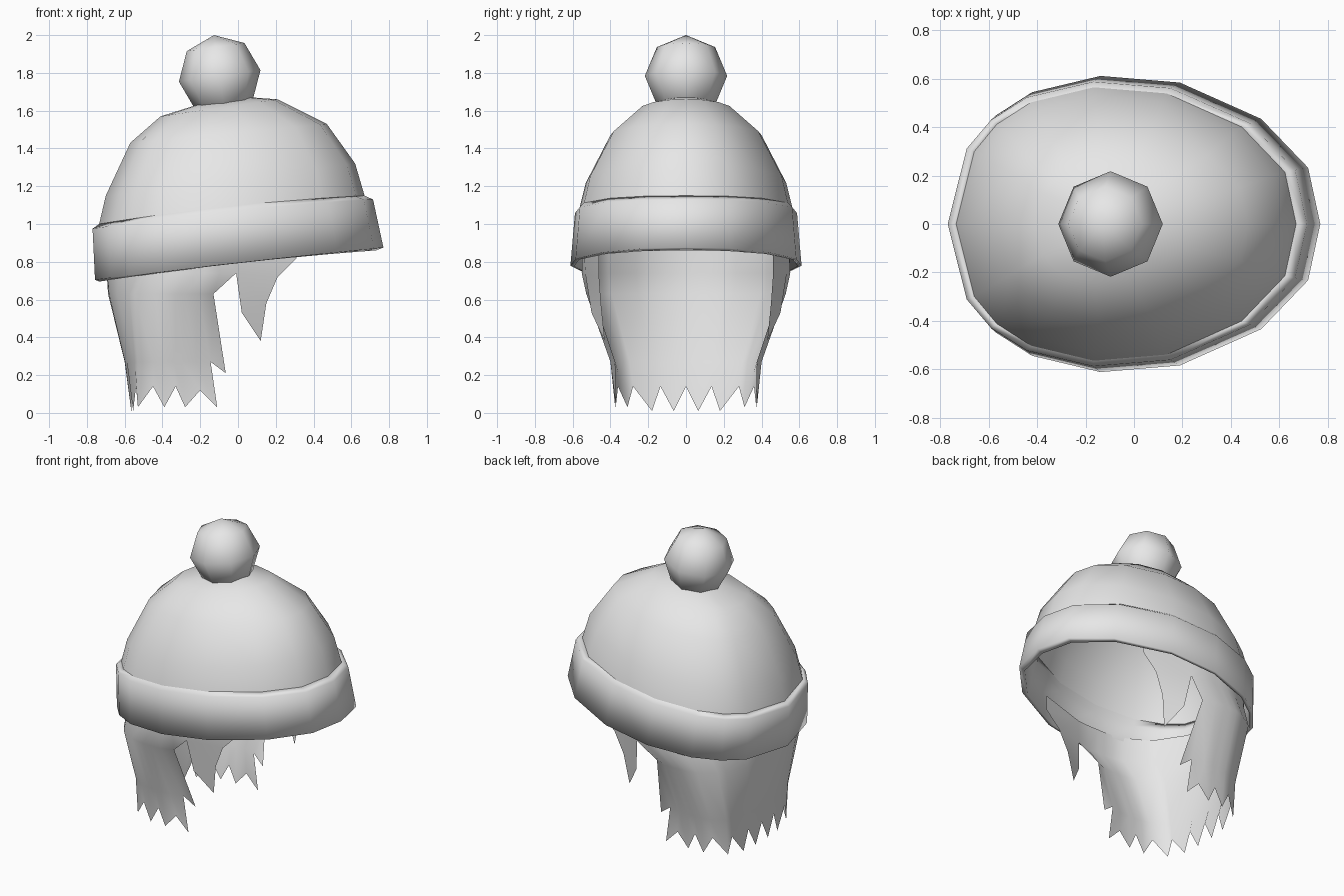
import bpy, bmesh, math
from mathutils import Matrix

if "Cube" in bpy.data.objects:
    bpy.data.objects.remove(bpy.data.objects["Cube"])

wool = bpy.data.materials.new("plain_grey")
wool.diffuse_color = (0.8, 0.8, 0.8, 1)
wool.use_nodes = True
wool.node_tree.nodes["Principled BSDF"].inputs["Base Color"].default_value = wool.diffuse_color


def finish(name, bm, angle=60, recalc=True):
    """Turn a bmesh into a smooth-shaded object."""
    bmesh.ops.remove_doubles(bm, verts=bm.verts, dist=0.0005)
    if recalc:
        bmesh.ops.recalc_face_normals(bm, faces=bm.faces)
    me = bpy.data.meshes.new(name)
    bm.to_mesh(me)
    bm.free()
    me.materials.append(wool)
    ob = bpy.data.objects.new(name, me)
    bpy.context.collection.objects.link(ob)
    bpy.ops.object.select_all(action='DESELECT')
    ob.select_set(True)
    bpy.context.view_layer.objects.active = ob
    bpy.ops.object.shade_smooth_by_angle(angle=math.radians(angle))
    return ob


# Egg-shaped outline of the hat: half, from back to front, in 0..1 units
HALF = [(0, 0), (.053, .53), (.12, .73), (.22, .89), (.405, 1),
        (.62, .955), (.84, .71), (.967, .38), (1, 0)]
OUTLINE = HALF + [(t, -y) for t, y in HALF[-2:0:-1]]


def ring(bm, xl, zl, xr, zr, ym, bulge=0.0):
    """Tilted outline: back (xl, zl), front (xr, zr), half width ym."""
    return [bm.verts.new((xl + (xr - xl) * t, ym * y,
                          zl + (zr - zl) * t + bulge * (1 - (2 * t - 1) ** 2)))
            for t, y in OUTLINE]


def bridge(bm, a, b):
    n = len(a)
    for i in range(n):
        bm.faces.new((a[i], a[(i + 1) % n], b[(i + 1) % n], b[i]))


RIM = (-.735, 1.0, .67, 1.15, .565, .02)

# Dome of the hat
bm = bmesh.new()
rings = [ring(bm, *r) for r in (
    RIM, (-.70, 1.15, .62, 1.32, .53), (-.57, 1.43, .47, 1.53, .40),
    (-.41, 1.57, .21, 1.66, .24))]
for a, b in zip(rings, rings[1:]):
    bridge(bm, a, b)
apex = bm.verts.new((-.06, 0, 1.68))
for i in range(16):
    bm.faces.new((rings[-1][i], rings[-1][(i + 1) % 16], apex))
finish("hat_dome", bm)

# Folded band
bm = bmesh.new()
rings = [ring(bm, *r) for r in (
    RIM, (-.77, .975, .715, 1.13, .588, .02), (-.757, .705, .77, .875, .612, .005),
    (-.735, .695, .73, .86, .592, .015), (-.72, .95, .655, 1.09, .56, .02))]
for a, b in zip(rings, rings[1:] + rings[:1]):
    bridge(bm, a, b)
finish("hat_band", bm, 120)

# Pompom, leaning slightly back
bm = bmesh.new()
bmesh.ops.create_uvsphere(
    bm, u_segments=8, v_segments=4, radius=.218,
    matrix=Matrix.Translation((-.097, 0, 1.784)) @ Matrix.Rotation(math.radians(-8), 4, 'Y'))
finish("pompom", bm)

# Hair sheet: ragged hem (x, y, z) from the back centre to the side front
HEM = [(-.565, 0, .14), (-.565, .065, .01), (-.56, .135, .14), (-.555, .18, .01),
       (-.54, .28, .14), (-.53, .31, .03), (-.45, .36, .14), (-.39, .372, .03),
       (-.33, .375, .14), (-.28, .375, .03), (-.2, .375, .12), (-.11, .37, .03)]
# Rows above it: height, back x, front-edge x, half width, roundness, edge tuck
ROWS = [(.90, -.695, -.01, .548, .35, 1), (.74, -.695, -.01, .552, .35, .98),
        (.63, -.688, -.13, .528, .28, .95), (.27, -.60, -.145, .40, .12, .95)]


def hair_column(x, y, z):
    k, m = y / .375, (x + .565) / .455
    col = []
    for h, xb, xs, ym, r, tuck in ROWS:
        u = m + r * k * k * (1 - m)
        col.append((xb + (xs - xb) * u, ym * k * (tuck if m > .99 else 1), h))
    return col + [(x, y, z)]


bm = bmesh.new()
for s in (1, -1):
    def put(p):
        return bm.verts.new((p[0], s * p[1], p[2]))

    def face(vs):
        bm.faces.new(vs[::-s])

    grid = [[put(p) for p in hair_column(*h)] for h in HEM]
    for a, b in zip(grid, grid[1:]):
        for i in range(4):
            face((a[i], a[i + 1], b[i + 1], b[i]))
    # Pointed flap on the front edge of the side panel
    end = grid[-1]
    face((end[2], end[3], put((-.065, .358, .21))))
    # Short lock in front of the ear, joined to the side panel
    lock = [end[0], end[1]] + [put(p) for p in (
        (.02, .50, .53), (.12, .43, .38), (.15, .45, .58),
        (.21, .46, .72), (.31, .46, .82), (.31, .46, .92))]
    for q in ((0, 1, 5, 6), (0, 6, 7), (1, 2, 4, 5), (2, 3, 4)):
        face([lock[i] for i in q])
finish("hair", bm, 60, recalc=False)
